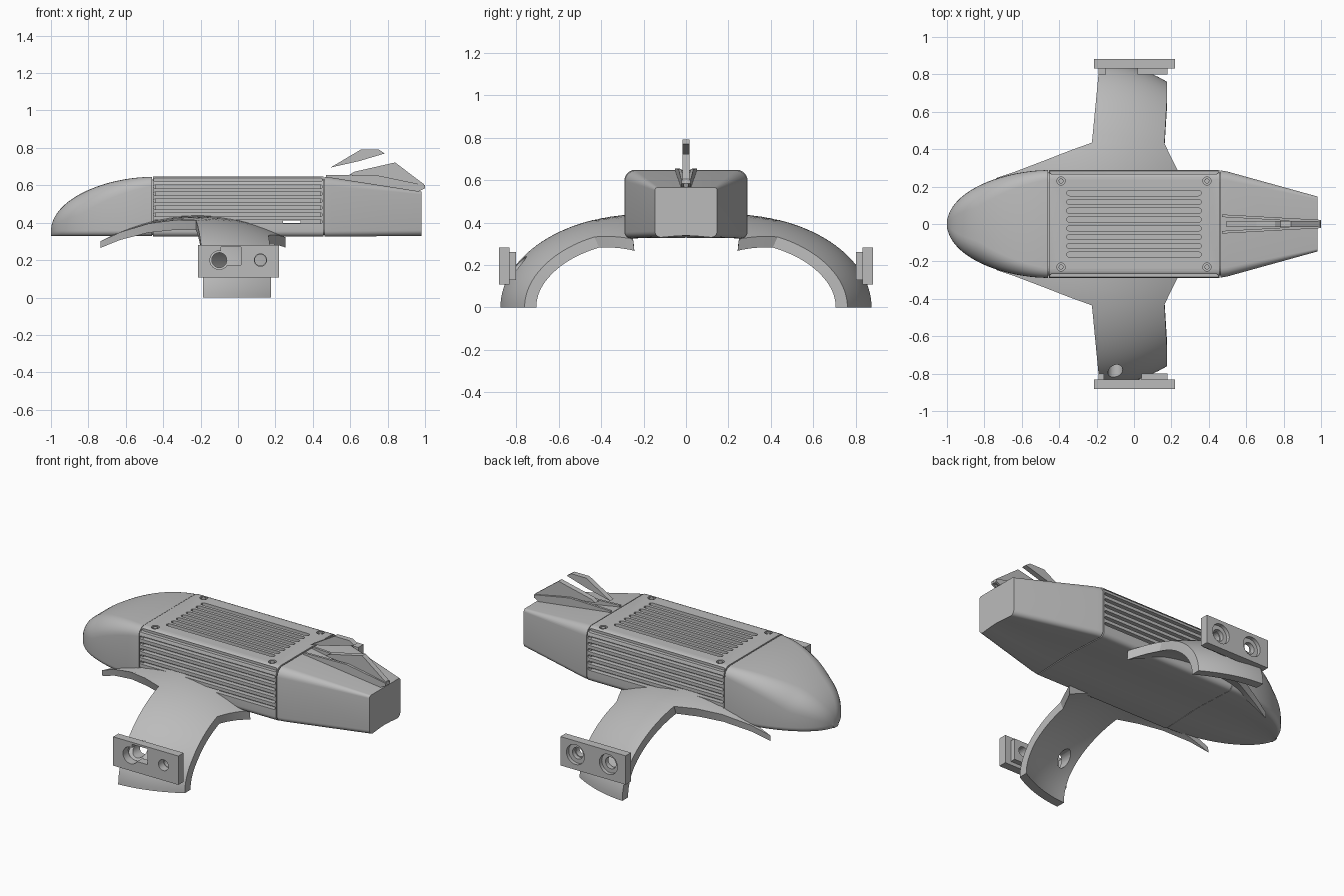
import bpy, bmesh
from math import sin, cos, pi, radians, sqrt, acos
from mathutils import Matrix

if "Cube" in bpy.data.objects:
    bpy.data.objects.remove(bpy.data.objects["Cube"], do_unlink=True)

grey = bpy.data.materials.new("plain_grey")
grey.use_nodes = True
colour = (0.5, 0.5, 0.5, 1)
grey.diffuse_color = colour
grey.node_tree.nodes["Principled BSDF"].inputs["Base Color"].default_value = colour


def finish(bm, name):
    bmesh.ops.recalc_face_normals(bm, faces=bm.faces)
    mesh = bpy.data.meshes.new(name)
    bm.to_mesh(mesh)
    bm.free()
    ob = bpy.data.objects.new(name, mesh)
    bpy.context.collection.objects.link(ob)
    mesh.materials.append(grey)
    return ob


def activate(ob):
    bpy.ops.object.select_all(action='DESELECT')
    ob.select_set(True)
    bpy.context.view_layer.objects.active = ob


def smooth(ob):
    activate(ob)
    bpy.ops.object.shade_smooth_by_angle(angle=radians(30))


def cut(ob, bm):
    cutter = finish(bm, "cutter")
    cutter.hide_render = True
    mod = ob.modifiers.new("cut", 'BOOLEAN')
    mod.operation, mod.solver, mod.object = 'DIFFERENCE', 'EXACT', cutter
    activate(ob)
    bpy.ops.object.modifier_apply(modifier=mod.name)
    bpy.data.objects.remove(cutter, do_unlink=True)


def add_box(bm, x, y, z):
    mid = [(a + b) / 2 for a, b in (x, y, z)]
    size = [b - a for a, b in (x, y, z)]
    m = Matrix.Translation(mid) @ Matrix.Diagonal((*size, 1))
    bmesh.ops.create_cube(bm, size=1, matrix=m)


def add_cylinder(bm, centre, r, depth, axis='Z'):
    m = Matrix.Translation(centre)
    if axis == 'Y':
        m = m @ Matrix.Rotation(pi / 2, 4, 'X')
    bmesh.ops.create_cone(bm, cap_ends=True, segments=24, radius1=r, radius2=r,
                          depth=depth, matrix=m)


def add_prism(bm, pts, to_3d, lo, hi):
    """Extrude a flat outline between two levels."""
    rings = [[bm.verts.new(to_3d(a, b, h)) for a, b in pts] for h in (lo, hi)]
    bridge(bm, rings)


def bridge(bm, rings):
    for a, b in zip(rings, rings[1:]):
        for i in range(len(a)):
            j = (i + 1) % len(a)
            bm.faces.new((a[i], a[j], b[j], b[i]))
    bm.faces.new(rings[0])
    bm.faces.new(rings[-1])


def stadium(x0, x1, c, r):
    pts = [(x1 - r + r * cos(t), c + r * sin(t)) for t in [pi * (i / 6 - .5) for i in range(7)]]
    return pts + [(x0 + r - r * cos(t), c - r * sin(t)) for t in [pi * (i / 6 - .5) for i in range(7)]]


def section(hw, zb, zt, r):
    """Rounded hull section with a slightly hollow underside."""
    h = zt - zb
    pts = []
    for q, rad in enumerate((r, r, .03, .03)):
        rad = min(rad, hw * .95, h * .48)
        cy = (hw - rad) * (1 if q in (0, 3) else -1)
        cz = zt - rad if q < 2 else zb + rad
        for i in range(7):
            t = pi / 2 * (q + i / 6)
            pts.append((cy + rad * cos(t), cz + rad * sin(t)))
        if q == 2:
            pts += [(k * hw, zb + .012 * (1 - abs(k)) * min(1, hw / .2)) for k in (-.4, 0, .4)]
    return pts


def hull(name, stations):
    bm = bmesh.new()
    bridge(bm, [[bm.verts.new((x, y, z)) for y, z in section(*s)] for x, *s in stations])
    return finish(bm, name)


# Nose, tail and the recessed core that closes the panel gaps
nose = []
for i in range(25):
    s = sin(pi / 2 * i / 24)
    f = sqrt(max(0, 1 - s ** 1.85))
    nose.append((-.46 - .54 * s, max(.025, .288 * f), .328, .355 + .29 * f, .05 + .09 * s))
smooth(hull("nose", nose))
smooth(hull("tail", [(.462, .287, .325, .645, .05), (.5, .28, .325, .641, .048),
                     (.98, .147, .33, .566, .015)]))
hull("core", [(-.47, .275, .335, .63, .05), (-.44, .275, .335, .63, .05)])
hull("rear_core", [(.44, .275, .335, .63, .05), (.47, .275, .335, .63, .05)])

# Vented middle housing
housing = hull("housing", [(-.455, .29, .325, .648, .05), (.456, .29, .325, .648, .05)])
bm = bmesh.new()
for i in range(8):
    add_prism(bm, stadium(-.36, .36, -.164 + i * .047, .014), lambda a, b, h: (a, b, h), .625, .7)
for i in range(7):
    for side in (-1, 1):
        add_prism(bm, stadium(-.452, .452, .405 + i * .0375, .009),
                  lambda a, b, h: (a, side * h, b), .262, .35)
bolts = [(x, y) for x in (-.39, .39) for y in (-.23, .23)]
for x, y in bolts:
    add_cylinder(bm, (x, y, .66), .022, .05)
cut(housing, bm)
bm = bmesh.new()
add_box(bm, (.24, .335), (-.4, .4), (.399, .411))
cut(housing, bm)
smooth(housing)
bm = bmesh.new()
for x, y in bolts:
    add_cylinder(bm, (x, y, .638), .013, .016)
finish(bm, "lid_bolts")


# Curved wings: an arched shell swept from the hull down to the foot
def lerp(path, y):
    for (y0, x0), (y1, x1) in zip(path, path[1:]):
        if y <= y1:
            return x0 + (x1 - x0) * (y - y0) / (y1 - y0)
    return path[-1][1]


lead = [(.25, -.78), (.435, -.225), (.83, -.187)]
trail = [(.25, .26), (.475, .163), (.78, .177)]


def wing_point(y, u, inset):
    x0, x1 = lerp(lead, y), lerp(trail, y)
    x = x0 + (x1 - x0) * u
    drop = .52 * (x + .22) ** 2
    t = acos(min(1, (y - .2) / .675))
    thick = inset * (.6 + .4 * min(1, (x + .78) / .4))
    return (x, .2 + (.675 - 1.4 * drop - thick) * cos(t), (.44 - drop - thick) * sin(t))


def wing(name, side):
    bm = bmesh.new()
    ys = [.265, .3, .35, .395, .435, .475] + [.2 + .675 * sin(radians(a)) for a in range(27, 91, 3)]
    rings = []
    for y in ys:
        loop = [(i / 16, 0) for i in range(17)] + [(i / 16, .055) for i in range(16, -1, -1)]
        ring = []
        for u, inset in loop:
            x, py, z = wing_point(y, u, inset)
            ring.append(bm.verts.new((x, side * py, z)))
        rings.append(ring)
    bridge(bm, rings)
    return finish(bm, name)


left_wing, right_wing = wing("back_wing", 1), wing("front_wing", -1)
bm = bmesh.new()
add_cylinder(bm, (-.1, -.8, .2), .04, .4, 'Y')
cut(right_wing, bm)


# Mounting brackets at the wing ends
def bracket(name, side):
    bm = bmesh.new()
    add_box(bm, (-.215, .22), sorted((side * .832, side * .882)), (.108, .282))
    return finish(bm, name)


back_bracket, front_bracket = bracket("back_bracket", 1), bracket("front_bracket", -1)
for r, y in ((.035, .85), (.06, .91)):
    bm = bmesh.new()
    for x in (-.1, .12):
        add_cylinder(bm, (x, y, .2), r, .1, 'Y')
    cut(back_bracket, bm)
bm = bmesh.new()
add_cylinder(bm, (-.1, -.85, .2), .05, .2, 'Y')
add_cylinder(bm, (.12, -.85, .2), .033, .2, 'Y')
cut(front_bracket, bm)
bm = bmesh.new()
add_box(bm, (-.09, .015), (-.95, -.75), (.175, .27))
cut(front_bracket, bm)

# Short bosses joining bracket to wing
for side, xs in ((1, ((-.19, -.15), (.02, .18))), (-1, ((-.19, -.16), (.04, .18)))):
    bm = bmesh.new()
    for x in xs:
        add_box(bm, x, sorted((side * .80, side * .835)), (.13, .26))
    boss = finish(bm, "bracket_boss")
    if xs[1][1] > 0:
        bm = bmesh.new()
        add_cylinder(bm, (.12, side * .82, .2), .03, .2, 'Y')
        cut(boss, bm)

for ob in (left_wing, right_wing, back_bracket, front_bracket):
    smooth(ob)

# Tail fins and their converging rails
fins = {
    "tail_fin": [(.595, .655), (.62, .672), (.84, .722), (.995, .605), (1, .583), (.96, .585), (.75, .64)],
    "upper_fin": [(.495, .695), (.655, .79), (.755, .79), (.785, .77), (.65, .73)],
}
for name, outline in fins.items():
    bm = bmesh.new()
    add_prism(bm, outline, lambda a, b, h: (a, h, b), -.016, .016)
    finish(bm, name)
rail = [(.47, .655), (.75, .652), (1, .6), (.998, .583), (.95, .56), (.47, .62)]
for side in (-1, 1):
    bm = bmesh.new()
    add_prism(bm, rail, lambda a, b, h: (a, side * (h + (1 - a) * .055), b), .008, .022)
    finish(bm, "fin_rail")
